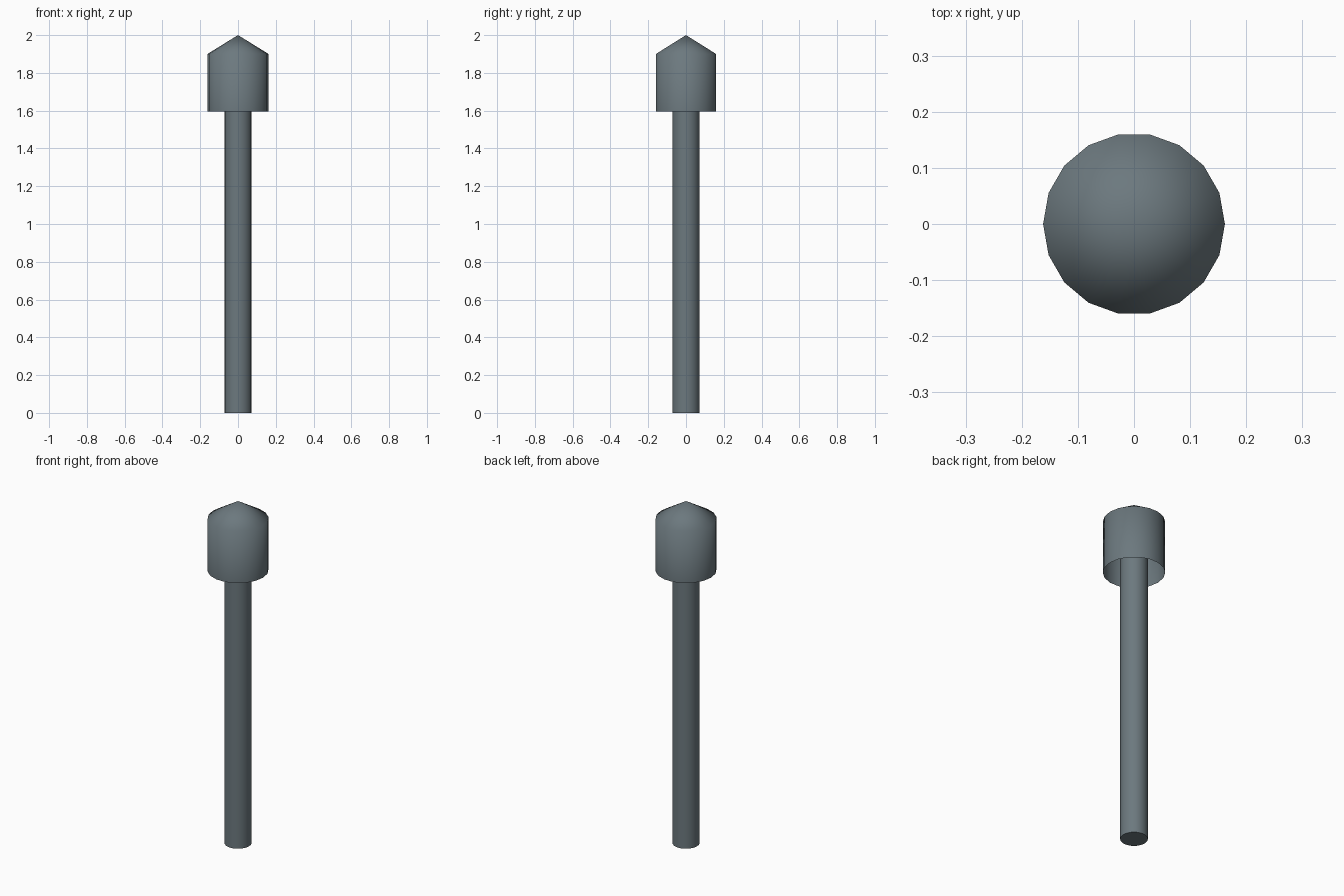
import bpy, bmesh, math

if "Cube" in bpy.data.objects:
    bpy.data.objects.remove(bpy.data.objects["Cube"])

SIDES = 18

slate = bpy.data.materials.new("slate")
slate.diffuse_color = (0.15, 0.19, 0.21, 1)
slate.use_nodes = True
slate.node_tree.nodes["Principled BSDF"].inputs["Base Color"].default_value = slate.diffuse_color


def lathe(name, rings, close_bottom=False, apex=None):
    """Stack of (radius, z) rings, optionally closed below and pointed above."""
    bm = bmesh.new()
    loops = []
    for r, z in rings:
        loops.append([bm.verts.new((r * math.cos(i * math.tau / SIDES),
                                    r * math.sin(i * math.tau / SIDES), z))
                      for i in range(SIDES)])
    for low, high in zip(loops, loops[1:]):
        for i in range(SIDES):
            j = (i + 1) % SIDES
            bm.faces.new((low[i], low[j], high[j], high[i]))
    if close_bottom:
        bm.faces.new(loops[0][::-1])
    if apex is not None:
        tip = bm.verts.new((0, 0, apex))
        for i in range(SIDES):
            bm.faces.new((loops[-1][i], loops[-1][(i + 1) % SIDES], tip))
    mesh = bpy.data.meshes.new(name)
    bm.to_mesh(mesh)
    bm.free()
    mesh.materials.append(slate)
    obj = bpy.data.objects.new(name, mesh)
    bpy.context.collection.objects.link(obj)
    bpy.ops.object.select_all(action='DESELECT')
    obj.select_set(True)
    bpy.context.view_layer.objects.active = obj
    bpy.ops.object.shade_smooth_by_angle(angle=math.radians(65))
    return obj


# Pole, running up inside the hood
lathe("pole", [(0.072, 0), (0.072, 1.9)], close_bottom=True)

# Thin hood, open underneath, with a pointed roof
lathe("hood", [(0.162, 1.595), (0.162, 1.9)], apex=2.0)
